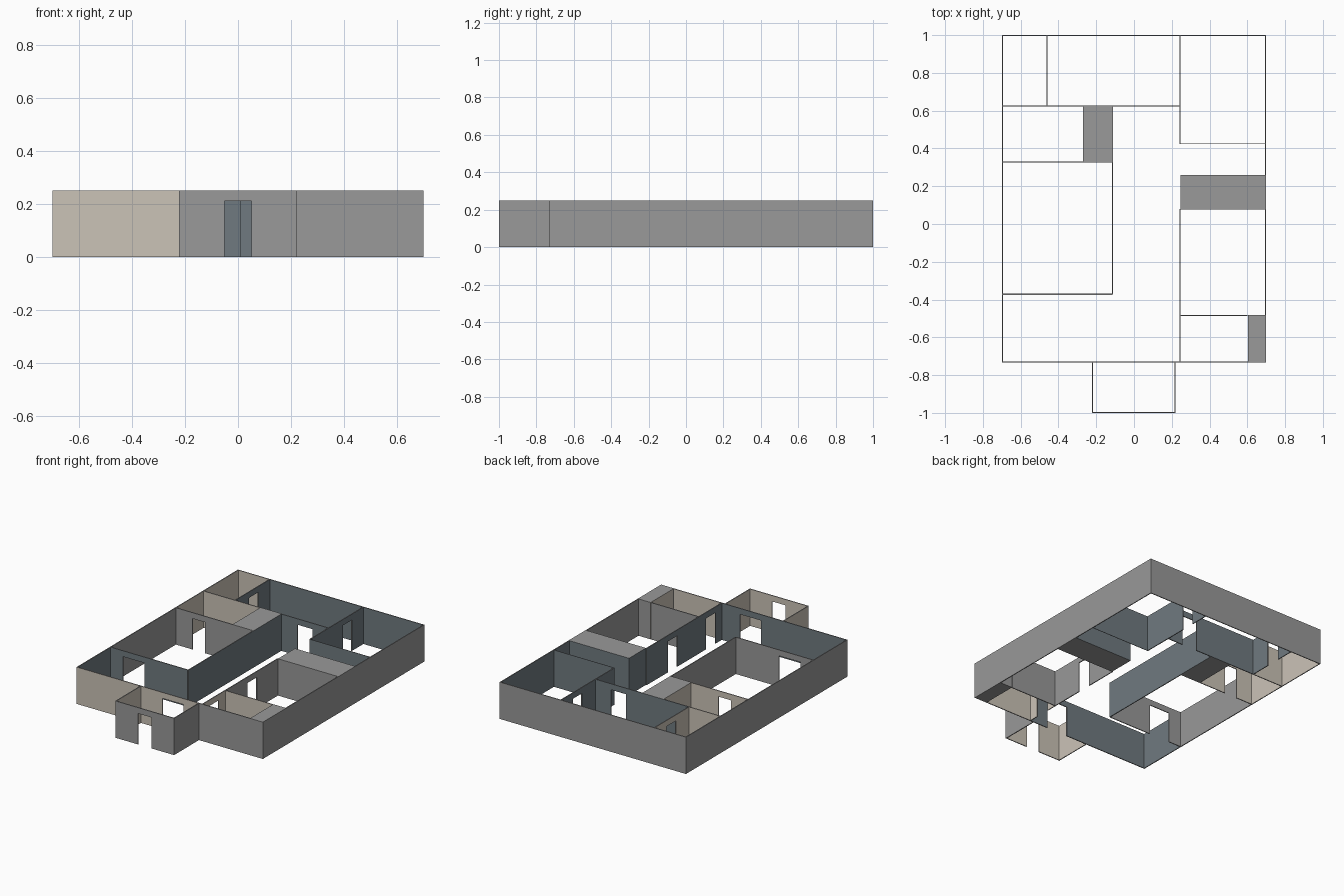
import bpy, bmesh
from mathutils import Vector

if "Cube" in bpy.data.objects:
    bpy.data.objects.remove(bpy.data.objects["Cube"])

H, DOOR_H, T = 0.25, 0.21, 0.006      # wall height, door height, wall thickness
G, C, B = 0, 1, 2                     # grey, cream, blue slots


def make_mat(name, rgb):
    m = bpy.data.materials.new(name)
    m.diffuse_color = (*rgb, 1)
    m.use_nodes = True
    m.node_tree.nodes["Principled BSDF"].inputs["Base Color"].default_value = m.diffuse_color
    return m


MATS = [make_mat("grey_paint", (0.319, 0.319, 0.319)),
        make_mat("cream_paint", (0.597, 0.546, 0.474)),
        make_mat("slate_blue_paint", (0.162, 0.195, 0.216))]


def finish(name, bm, colour_of):
    """Colour faces by their direction and make the object."""
    bmesh.ops.recalc_face_normals(bm, faces=bm.faces[:])
    bm.normal_update()
    for f in bm.faces:
        f.material_index = colour_of(f.normal)
    me = bpy.data.meshes.new(name)
    bm.to_mesh(me)
    bm.free()
    for m in MATS:
        me.materials.append(m)
    ob = bpy.data.objects.new(name, me)
    bpy.context.collection.objects.link(ob)


def wall(name, axis, pos, a, b, neg, plus, door=None, t=T):
    """Wall running along axis from a to b; neg / plus colour its two sides."""
    outline = [(a, 0)]
    if door:
        d0, d1 = door
        outline += [(d0, 0), (d0, DOOR_H), (d1, DOOR_H), (d1, 0)]
    outline += [(b, 0), (b, H), (a, H)]
    side = Vector((0, 1, 0)) if axis == 'x' else Vector((1, 0, 0))
    bm = bmesh.new()
    vs = []
    for u, z in outline:
        p = (u, pos - t / 2, z) if axis == 'x' else (pos - t / 2, u, z)
        vs.append(bm.verts.new(p))
    face = bm.faces.new(vs)
    ext = bmesh.ops.extrude_face_region(bm, geom=[face], use_keep_orig=True)
    moved = [v for v in ext["geom"] if isinstance(v, bmesh.types.BMVert)]
    bmesh.ops.translate(bm, verts=moved, vec=side * t)

    def colour(n):
        d = n.dot(side)
        return plus if d > 0.5 else neg if d < -0.5 else G
    finish(name, bm, colour)


def block(name, x0, x1, y0, y1, west, east, south, north):
    """Solid full-height block with a colour for each side."""
    bm = bmesh.new()
    bmesh.ops.create_cube(bm, size=1)
    for v in bm.verts:
        v.co = (x1 if v.co.x > 0 else x0, y1 if v.co.y > 0 else y0, H if v.co.z > 0 else 0)

    def colour(n):
        if abs(n.x) > 0.5:
            return east if n.x > 0 else west
        if abs(n.y) > 0.5:
            return north if n.y > 0 else south
        return G
    finish(name, bm, colour)


# Outer walls
wall("back_wall_left", 'x', 0.997, -0.7, -0.46, C, G)
wall("back_wall_right", 'x', 0.997, -0.46, 0.7, B, G)
wall("left_wall_rear", 'y', -0.697, 0.33, 1, G, C)
wall("left_wall_middle", 'y', -0.697, -0.37, 0.33, G, G)
wall("left_wall_front", 'y', -0.697, -0.727, -0.37, G, B)
wall("right_wall_rear", 'y', 0.697, 0.26, 1, B, G)
wall("right_wall_front", 'y', 0.697, -0.733, 0.26, G, G)
wall("front_wall_left", 'x', -0.73, -0.7, -0.22, C, B)
wall("front_wall_entry", 'x', -0.73, -0.22, 0.22, C, B, (-0.055, 0.104))
wall("front_wall_strip", 'x', -0.73, 0.22, 0.24, G, B)
wall("front_wall_right", 'x', -0.73, 0.24, 0.6, G, C)
wall("front_wall_corner", 'x', -0.73, 0.6, 0.7, G, G)

# Porch
wall("porch_front", 'x', -0.997, -0.222, 0.22, G, C, (-0.05, 0.05))
wall("porch_left", 'y', -0.219, -0.994, -0.733, C, C)
wall("porch_right", 'y', 0.217, -1, -0.733, C, G)

# Rear rooms
wall("rear_partition_left", 'x', 0.625, -0.694, -0.46, C, C)
wall("rear_partition_middle", 'x', 0.625, -0.46, -0.27, C, B)
wall("rear_partition_right", 'x', 0.625, -0.27, 0.24, B, B, (0.01, 0.125))
wall("rear_left_divider", 'y', -0.46, 0.628, 0.994, C, B, (0.77, 0.87))
wall("rear_right_divider", 'y', 0.243, 0.423, 0.994, B, B, (0.775, 0.87))
wall("rear_right_front_wall", 'x', 0.424, 0.246, 0.694, B, B, t=0.003)

# Left room and closet
wall("closet_wall", 'x', 0.328, -0.694, -0.27, G, C, (-0.57, -0.475))
wall("left_room_side", 'y', -0.113, -0.373, 0.325, G, B)
wall("left_room_front", 'x', -0.372, -0.694, -0.116, B, G, (-0.60, -0.44))

# Right room and front right room
wall("right_room_side", 'y', 0.243, -0.485, 0.08, B, G, (-0.25, -0.15))
wall("small_room_side", 'y', 0.243, -0.727, -0.485, B, C, (-0.66, -0.56))
wall("small_room_rear", 'x', -0.485, 0.246, 0.6, C, G)

# Solid blocks
block("closet_block", -0.27, -0.11, 0.325, 0.622, C, B, G, B)
block("right_block", 0.246, 0.694, 0.077, 0.26, B, G, G, B)
block("front_right_block", 0.603, 0.694, -0.727, -0.482, C, G, G, G)
